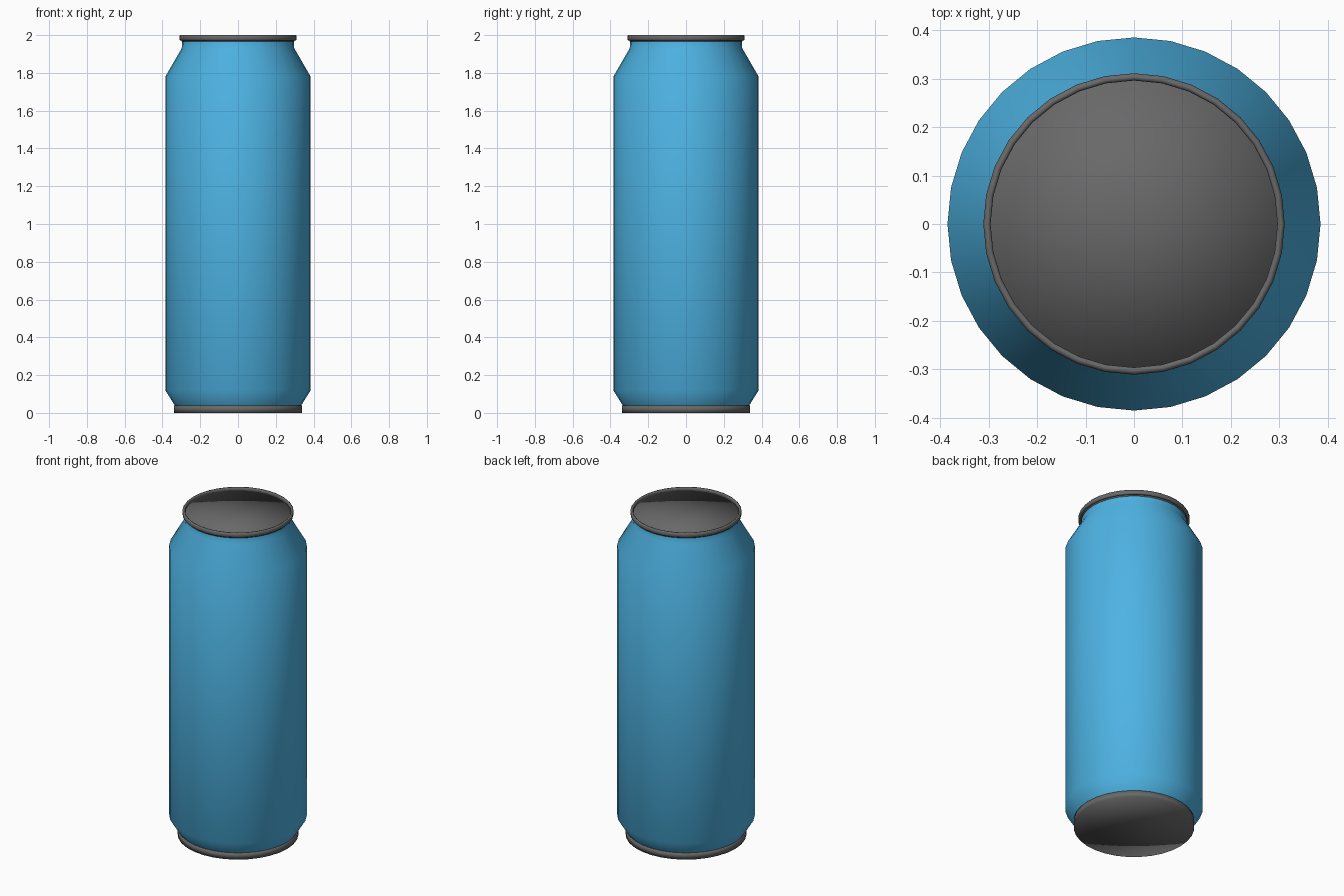
import bpy, bmesh, math

if "Cube" in bpy.data.objects:
    bpy.data.objects.remove(bpy.data.objects["Cube"])

SIDES = 32
BLUE = (0.075, 0.45, 0.77, 1)
METAL = (0.14, 0.14, 0.14, 1)


def lathe(name, profile, color, closed=False, angle=40):
    """Spin (radius, z) points round the z axis; a zero radius closes with a fan."""
    bm = bmesh.new()
    rings = []
    for r, z in profile:
        if r == 0:
            rings.append([bm.verts.new((0, 0, z))] * SIDES)
        else:
            rings.append([bm.verts.new((r * math.cos(2 * math.pi * i / SIDES),
                                        r * math.sin(2 * math.pi * i / SIDES), z))
                          for i in range(SIDES)])
    pairs = list(zip(rings, rings[1:]))
    if closed:
        pairs.append((rings[-1], rings[0]))
    for a, b in pairs:
        for i in range(SIDES):
            j = (i + 1) % SIDES
            bm.faces.new(list(dict.fromkeys((a[i], a[j], b[j], b[i]))))
    bmesh.ops.recalc_face_normals(bm, faces=bm.faces)
    mesh = bpy.data.meshes.new(name)
    bm.to_mesh(mesh)
    bm.free()
    obj = bpy.data.objects.new(name, mesh)
    bpy.context.collection.objects.link(obj)
    mat = bpy.data.materials.new(name + "_paint")
    mat.diffuse_color = color
    mat.use_nodes = True
    mat.node_tree.nodes["Principled BSDF"].inputs["Base Color"].default_value = mat.diffuse_color
    mesh.materials.append(mat)
    bpy.ops.object.select_all(action='DESELECT')
    obj.select_set(True)
    bpy.context.view_layer.objects.active = obj
    bpy.ops.object.shade_smooth_by_angle(angle=math.radians(angle))
    return obj


# Painted body: tapered foot, straight wall, shoulder and short neck
lathe("can_body", [(0.335, 0.04), (0.385, 0.12), (0.385, 1.78),
                   (0.298, 1.93), (0.295, 1.975)], BLUE)

# Base band, softly shaded over its edges
lathe("base", [(0, 0), (0.338, 0), (0.338, 0.04), (0, 0.04)], METAL, angle=180)

# Lid just below the rim, softly shaded over its edge
lathe("lid", [(0, 1.965), (0.299, 1.965), (0.299, 1.982), (0, 1.982)], METAL, angle=180)

# Rolled rim round the lid
lathe("rim", [(0.296, 1.972), (0.307, 1.972), (0.311, 1.977), (0.311, 1.994),
              (0.306, 2.0), (0.3, 2.0), (0.296, 1.995)], METAL, closed=True, angle=180)
